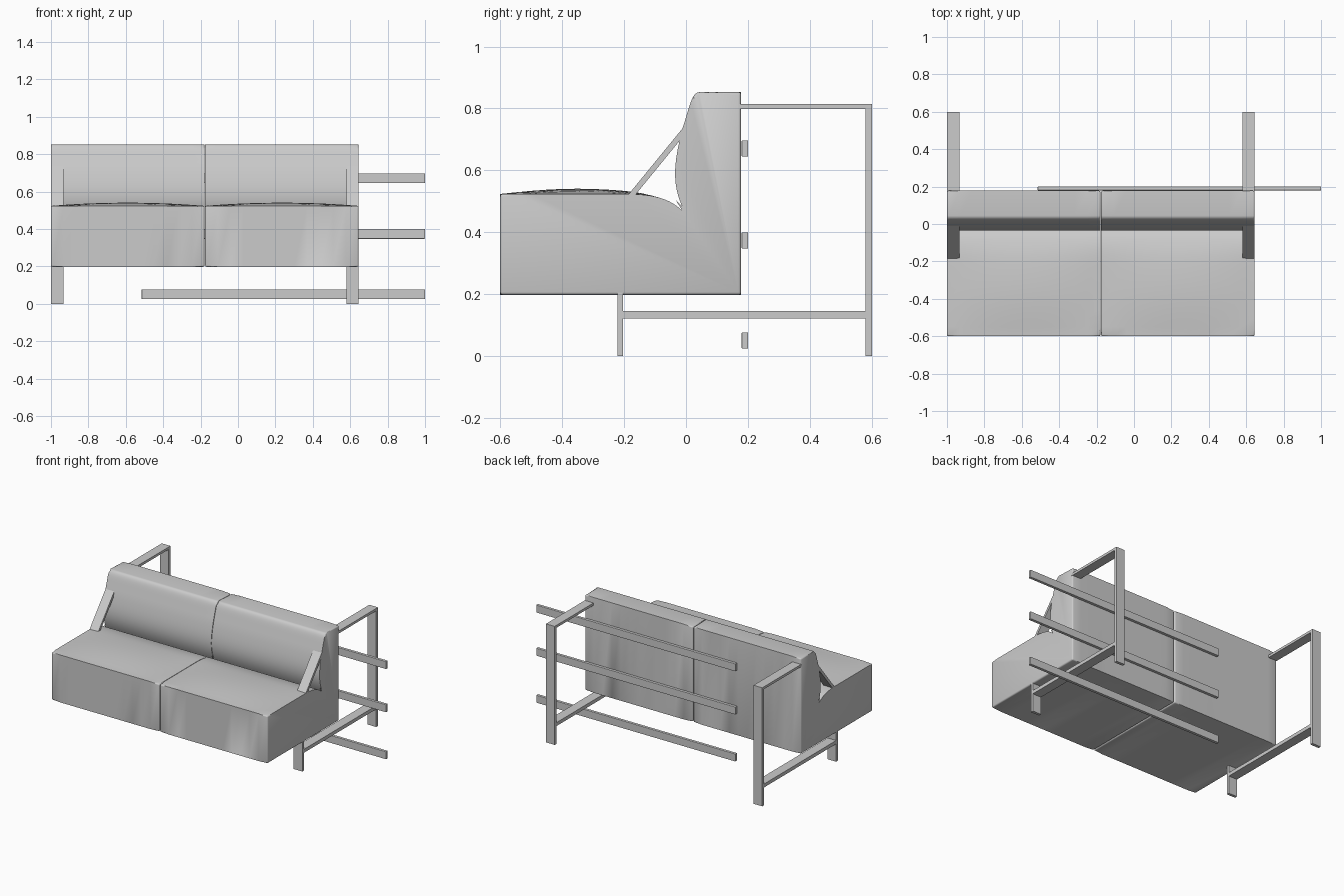
import bpy, bmesh, math
from mathutils import Vector
from mathutils.geometry import interpolate_bezier

if "Cube" in bpy.data.objects:
    bpy.data.objects.remove(bpy.data.objects["Cube"])

grey = bpy.data.materials.new("plain_grey")
grey.use_nodes = True
grey.diffuse_color = (0.6, 0.6, 0.6, 1)
grey.node_tree.nodes["Principled BSDF"].inputs["Base Color"].default_value = grey.diffuse_color


def finish(bm, name, smooth):
    bmesh.ops.recalc_face_normals(bm, faces=bm.faces)
    mesh = bpy.data.meshes.new(name)
    bm.to_mesh(mesh)
    bm.free()
    mesh.materials.append(grey)
    obj = bpy.data.objects.new(name, mesh)
    bpy.context.collection.objects.link(obj)
    if smooth:
        bpy.ops.object.select_all(action='DESELECT')
        obj.select_set(True)
        bpy.context.view_layer.objects.active = obj
        bpy.ops.object.shade_smooth_by_angle(angle=math.radians(40))
    return obj


def bar(name, low, high, bevel=0.0):
    """Flat bar between two opposite corners."""
    low, high = Vector(low), Vector(high)
    bm = bmesh.new()
    bmesh.ops.create_cube(bm, size=1)
    bmesh.ops.scale(bm, vec=high - low, verts=bm.verts)
    bmesh.ops.translate(bm, vec=(low + high) / 2, verts=bm.verts)
    if bevel:
        bmesh.ops.bevel(bm, geom=bm.edges[:], offset=bevel, segments=2,
                        profile=0.5, affect='EDGES')
    return finish(bm, name, False)


def curve(*points, count=11):
    return [(p.x, p.y) for p in
            interpolate_bezier(*[Vector((y, z, 0)) for y, z in points], count)]


# Side profile of a seat with its backrest, as (y, z)
FRONT, BACK, BASE, SEAT, TOP = -0.6, 0.178, 0.198, 0.524, 0.853
seat_line = [(FRONT + 0.05 * i, SEAT) for i in range(8)]
seat_dip = curve((-0.2, SEAT), (-0.08, SEAT), (-0.04, 0.5), (0, 0.458))
back_belly = curve((0, 0.458), (-0.05, 0.55), (-0.04, 0.62), (-0.013, 0.73))
back_top = curve((-0.013, 0.73), (0.013, 0.81), (0.018, 0.853), (0.045, TOP))
profile = ([(FRONT, BASE)] + seat_line + seat_dip + back_belly[1:]
           + back_top[1:] + [(BACK, TOP), (BACK, BASE)])
corners = {0, 1, len(profile) - 2, len(profile) - 1}


def cushion(name, x0, x1, steps=12):
    """Sofa section: profile swept in x with a crowned seat."""
    bm = bmesh.new()
    rings = []
    for s in range(steps + 1):
        u = 2 * s / steps - 1
        ring = []
        for i, (y, z) in enumerate(profile):
            if 0 < i < len(seat_line) + len(seat_dip) and y < -0.1:
                z += 0.017 * (1 - u * u) * math.sin(math.pi * (y - FRONT) / 0.5)
            ring.append(bm.verts.new((x0 + (x1 - x0) * s / steps, y, z)))
        rings.append(ring)
    n = len(profile)
    bevel_edges = set()
    for a, b in zip(rings, rings[1:]):
        for i in range(n):
            j = (i + 1) % n
            bm.faces.new((a[i], a[j], b[j], b[i]))
        bevel_edges.update(bm.edges.get((a[i], b[i])) for i in corners)
    for end in (rings[0], rings[-1]):
        cap = bm.faces.new(end)
        bevel_edges.update(cap.edges)
    bmesh.ops.bevel(bm, geom=list(bevel_edges), offset=0.009, segments=3,
                    profile=0.5, affect='EDGES', clamp_overlap=False)
    return finish(bm, name, True)


cushion("right_sofa_section", -1, -0.179)
cushion("left_sofa_section", -0.176, 0.645)

# Side frames of flat bar
for side, x0, x1 in (("right", -1, -0.934), ("left", 0.579, 0.645)):
    bar(side + "_front_leg", (x0, -0.222, 0), (x1, -0.203, 0.206))
    bar(side + "_rear_post", (x0, 0.58, 0), (x1, 0.6, 0.815))
    bar(side + "_lower_rail", (x0, -0.203, 0.122), (x1, 0.58, 0.146))
    bar(side + "_top_rail", (x0, 0.16, 0.798), (x1, 0.58, 0.815))
    # Slanted brace between seat and backrest
    lower, upper = Vector((0, -0.19, 0.503)), Vector((0, 0.008, 0.745))
    direction = upper - lower
    half = direction.length / 2
    brace = bar(side + "_brace", (x0, -half, -0.009), (x1, half, 0.009))
    brace.location = (lower + upper) / 2
    brace.rotation_euler.x = math.atan2(direction.z, direction.y)

# Long rear slats
for name, z in (("lower", 0.025), ("middle", 0.348), ("upper", 0.645)):
    bar(name + "_slat", (-0.515, 0.18, z), (1, 0.2, z + 0.052), bevel=0.002)
